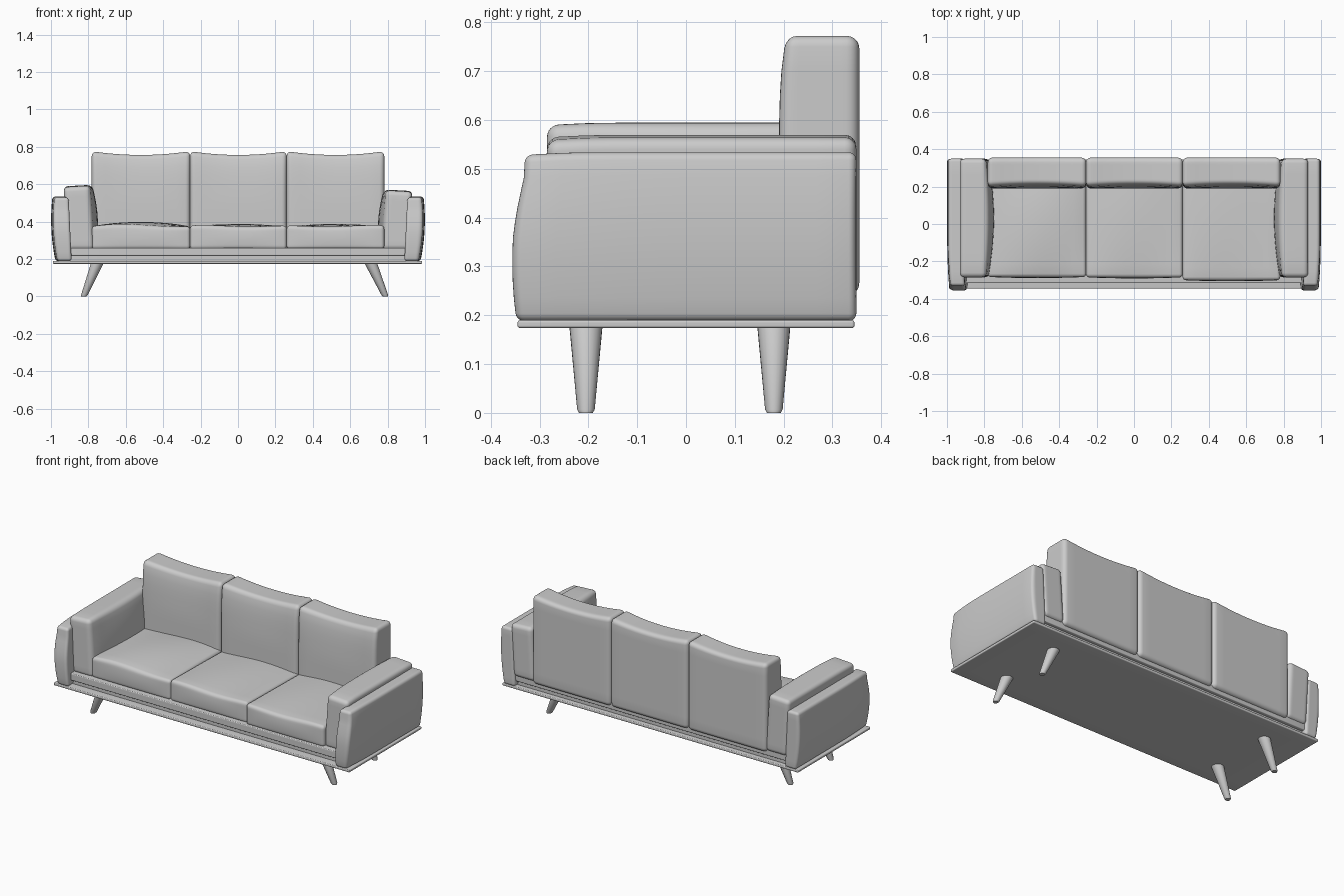
import bpy, bmesh, math
from mathutils import Vector

if "Cube" in bpy.data.objects:
    bpy.data.objects.remove(bpy.data.objects["Cube"])


def finish(name, bm, angle=40):
    bmesh.ops.recalc_face_normals(bm, faces=bm.faces)
    me = bpy.data.meshes.new(name)
    bm.to_mesh(me)
    bm.free()
    ob = bpy.data.objects.new(name, me)
    bpy.context.collection.objects.link(ob)
    bpy.ops.object.select_all(action='DESELECT')
    bpy.context.view_layer.objects.active = ob
    ob.select_set(True)
    bpy.ops.object.shade_smooth_by_angle(angle=math.radians(angle))
    return ob


def soft_box(name, lo, hi, r, warp=None):
    """Rounded box with a dense grid; warp(u, v, w) gives an offset, u v w in -1..1."""
    lo, hi = Vector(lo), Vector(hi)
    c, h = (lo + hi) / 2, (hi - lo) / 2
    bm = bmesh.new()
    bmesh.ops.create_cube(bm, size=2)
    bmesh.ops.subdivide_edges(bm, edges=bm.edges, cuts=15, use_grid_fill=True)
    for v in bm.verts:
        p, core = Vector(), Vector()
        for i in range(3):
            t, inner = abs(v.co[i]), h[i] - r
            # three rows of the grid are kept for the rounded edge
            d = t / 0.625 * inner if t <= 0.625 else inner + r * (t - 0.625) / 0.375
            p[i] = math.copysign(d, v.co[i])
            core[i] = math.copysign(min(d, inner), v.co[i])
        p = core + (p - core).normalized() * r
        if warp:
            p += Vector(warp(p.x / h.x, p.y / h.y, p.z / h.z))
        v.co = p + c
    return finish(name, bm)


def hump(t):
    return max(0, 1 - t * t)


# base plate and the stepped frame on it
soft_box("base_plate", (-.99, -.345, .174), (.985, .345, .19), .005)
soft_box("frame_recess", (-.93, -.295, .188), (.93, .315, .222), .003)
soft_box("frame_rail", (-.92, -.316, .218), (.92, .335, .26), .005)

# splayed tapered legs
for side, top_x, foot_x in (("left", -.752, -.824), ("right", .71, .788)):
    for end, y in (("front", -.205), ("back", .18)):
        bm = bmesh.new()
        rings = []
        for z, r in ((.178, .034), (.007, .018), (0, .014)):
            x = foot_x + (top_x - foot_x) * z / .178
            rings.append([bm.verts.new((x + r * math.cos(k * math.tau / 24),
                                        y + r * math.sin(k * math.tau / 24), z))
                          for k in range(24)])
        for a, b in zip(rings, rings[1:]):
            for k in range(24):
                bm.faces.new((a[k], a[k - 1], b[k - 1], b[k]))
        bm.faces.new(rings[0])
        bm.faces.new(rings[-1])
        finish(f"{side}_{end}_leg", bm)

# arms: outer panel and inner padded cushion on each side
for side, s, top in (("left", -1, .595), ("right", 1, .57)):
    def outer(u, v, w, s=s):
        front = max(0, -v)
        dx = s * (.014 * hump(w) * max(0, s * u) + .008 * w)
        return (dx - s * .012 * front ** 3,
                -.018 * hump(w + .3) * front ** 2 + .008 * max(0, w) * front,
                -.006 * front ** 6 * max(0, w))

    def inner(u, v, w, s=s):
        bulge = .032 * hump(v) * max(0, -s * u) * hump(w * .8)
        return (-s * bulge + s * .010 * w, 0,
                max(0, w) * (-.006 * (v < 0) * v ** 6 - .004 * s * u))

    x = sorted((s * .908, s * .984))
    soft_box(f"{side}_outer_arm", (x[0], -.338, .188), (x[1], .349, .534), .016, outer)
    x = sorted((s * .782, s * .922))
    soft_box(f"{side}_inner_arm", (x[0], -.285, .25), (x[1], .349, top - .003), .024, inner)

# three seat cushions and three back cushions
cuts = (-.782, -.256, .26, .782)
for i, part in enumerate(("left", "middle", "right")):
    x0, x1 = cuts[i], cuts[i + 1]

    def seat(u, v, w, i=i):
        lift = (.024, .012, .012)[i]
        up = max(0, w)
        return (0, -.006 * hump(u) * max(0, -v) * hump(w),
                up * (lift * hump(u) * hump(v * .85)
                      + .006 * math.sin(3 * u + i) * v))

    def back(u, v, w):
        front, up = max(0, -v), max(0, w)
        return (0, front * (.012 * hump(u) * up + .014 * up ** 4),
                -.020 * hump(u) * up ** 2)

    front_y = (-.283, -.285, -.300)[i]
    soft_box(f"{part}_seat_cushion", (x0, front_y, .252), (x1, .25, .374), .018, seat)
    soft_box(f"{part}_back_cushion", (x0, .19, .24), (x1, .355, .776), .026, back)
